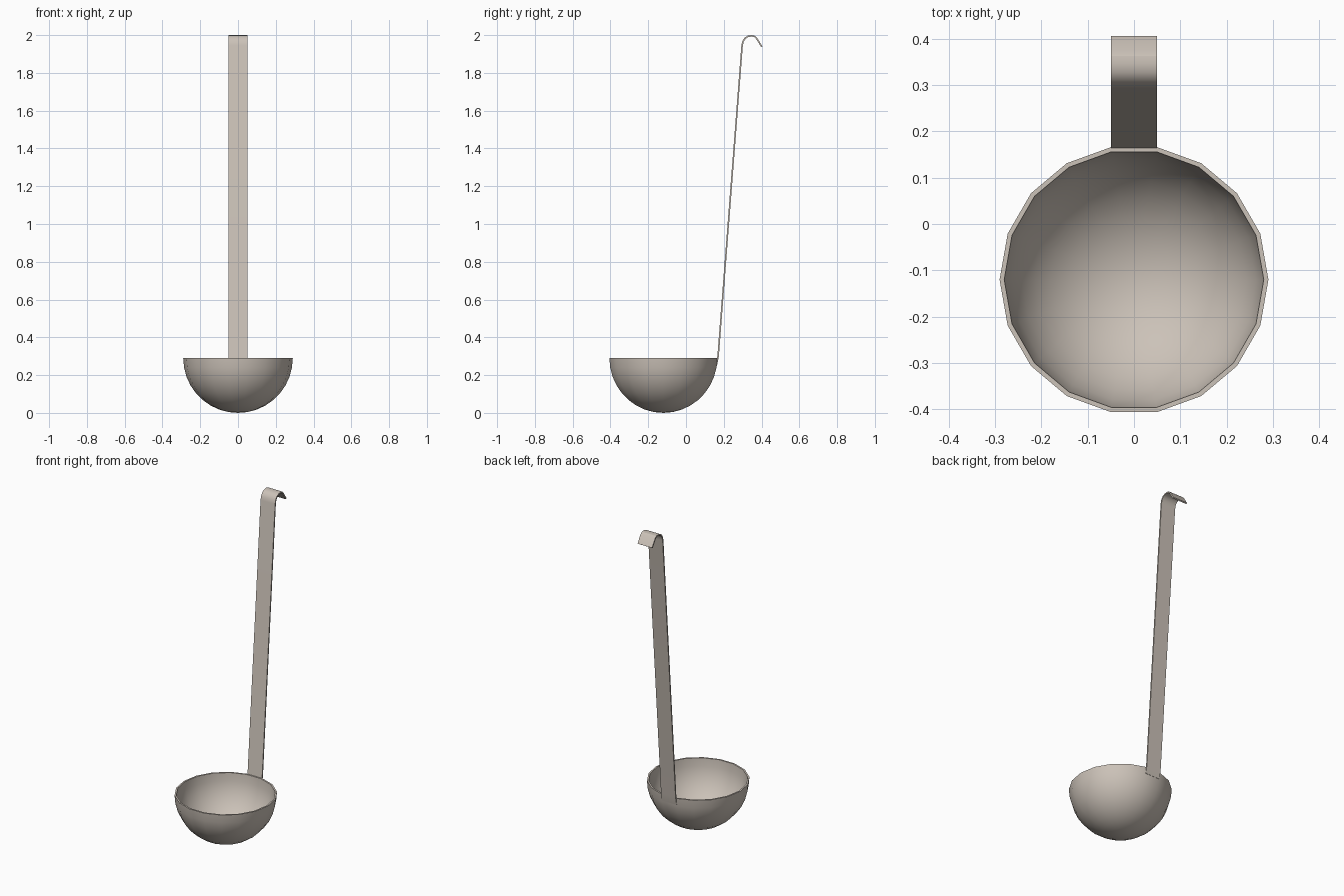
import bpy, bmesh
from math import sin, cos, pi, radians
from mathutils import Vector

cube = bpy.data.objects.get("Cube")
if cube:
    bpy.data.objects.remove(cube)

# Single metal colour
steel = bpy.data.materials.new("warm_steel")
steel.use_nodes = True
colour = (0.60, 0.54, 0.48, 1)
steel.diffuse_color = colour
steel.node_tree.nodes["Principled BSDF"].inputs["Base Color"].default_value = colour


def finish(name, bm, angle):
    bmesh.ops.recalc_face_normals(bm, faces=bm.faces)
    mesh = bpy.data.meshes.new(name)
    bm.to_mesh(mesh)
    bm.free()
    mesh.materials.append(steel)
    obj = bpy.data.objects.new(name, mesh)
    bpy.context.collection.objects.link(obj)
    bpy.ops.object.select_all(action='DESELECT')
    obj.select_set(True)
    bpy.context.view_layer.objects.active = obj
    bpy.ops.object.shade_smooth_by_angle(angle=radians(angle))


# Bowl: a hollow hemisphere spun from an outer and inner arc
RADIUS, WALL, SIDES, RINGS = 0.29, 0.01, 18, 9
CENTRE = Vector((0, -0.12, RADIUS))
arc = [pi / 2 * i / RINGS for i in range(RINGS + 1)]
profile = [(RADIUS * sin(a), -RADIUS * cos(a)) for a in arc]
inner = RADIUS - WALL
profile += [(inner * sin(a), -inner * cos(a)) for a in reversed(arc)]
bm = bmesh.new()
verts = [bm.verts.new(CENTRE + Vector((r, 0, z))) for r, z in profile]
edges = [bm.edges.new(pair) for pair in zip(verts, verts[1:])]
bmesh.ops.spin(bm, geom=verts + edges, cent=CENTRE, axis=(0, 0, 1),
               angle=2 * pi, steps=SIDES)
bmesh.ops.remove_doubles(bm, verts=bm.verts, dist=0.0005)
finish("bowl", bm, 35)

# Handle: a flat strip along a side path, bent over into a hook
HALF_WIDTH, THICK = 0.05, 0.008
path = [Vector(p) for p in (
    (0.160, 0.25), (0.170, 0.30), (0.297, 1.945), (0.302, 1.967), (0.313, 1.984),
    (0.328, 1.993), (0.347, 1.996), (0.361, 1.994), (0.372, 1.985), (0.402, 1.938))]
bm = bmesh.new()
rows = []
for i, p in enumerate(path):
    along = (path[min(i + 1, len(path) - 1)] - path[max(i - 1, 0)]).normalized()
    side = Vector((-along.y, along.x)) * THICK / 2
    rows.append([bm.verts.new((x, q.x, q.y)) for x, q in (
        (-HALF_WIDTH, p + side), (HALF_WIDTH, p + side),
        (HALF_WIDTH, p - side), (-HALF_WIDTH, p - side))])
for a, b in zip(rows, rows[1:]):
    for k in range(4):
        n = (k + 1) % 4
        bm.faces.new((a[k], a[n], b[n], b[k]))
bm.faces.new(rows[0])
bm.faces.new(rows[-1])
finish("hooked_handle", bm, 30)
